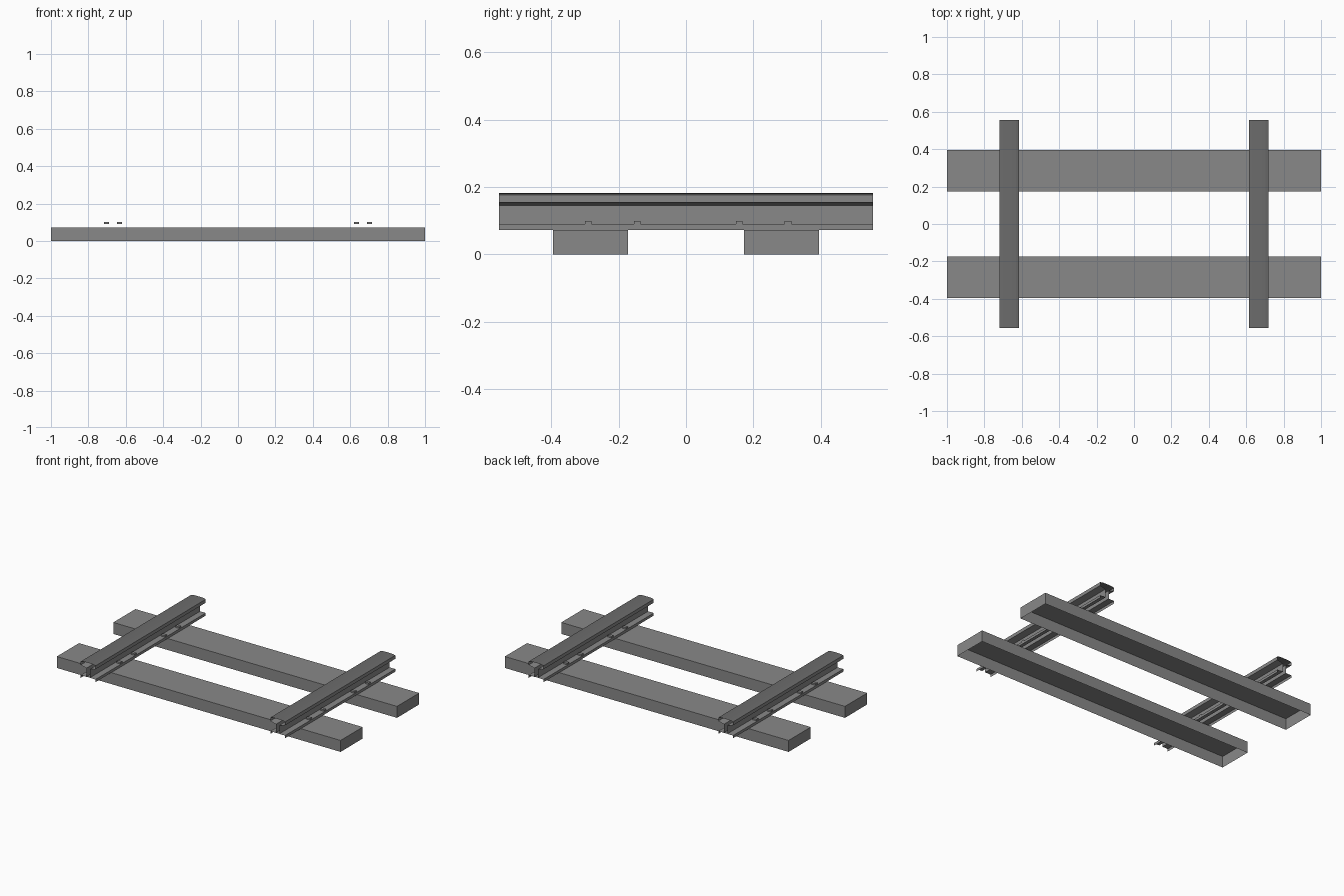
import bpy
import bmesh
from mathutils import Matrix

cube = bpy.data.objects.get("Cube")
if cube:
    bpy.data.objects.remove(cube, do_unlink=True)


def material(name, grey):
    mat = bpy.data.materials.new(name)
    mat.use_nodes = True
    colour = (grey, grey, grey, 1)
    mat.diffuse_color = colour
    mat.node_tree.nodes["Principled BSDF"].inputs["Base Color"].default_value = colour
    return mat


grey = material("mid grey", 0.25)
worn = material("dark worn steel", 0.15)


def finish(name, bm, mats):
    mesh = bpy.data.meshes.new(name)
    bm.to_mesh(mesh)
    bm.free()
    for mat in mats:
        mesh.materials.append(mat)
    obj = bpy.data.objects.new(name, mesh)
    bpy.context.collection.objects.link(obj)
    return obj


def box(name, centre, size, open_bottom=False):
    bm = bmesh.new()
    bmesh.ops.create_cube(bm, size=1, matrix=Matrix.Translation(centre) @ Matrix.Diagonal((*size, 1)))
    if open_bottom:
        bm.normal_update()
        under = [f for f in bm.faces if f.normal.z < -0.5]
        bmesh.ops.delete(bm, geom=under, context='FACES')
    return finish(name, bm, [grey])


# Half of the rail section, from the foot edge up to the crown
HALF = [(0.052, 0.073), (0.052, 0.09), (0.012, 0.09), (0.012, 0.145),
        (0.052, 0.155), (0.052, 0.177), (0.036, 0.181), (0.016, 0.182)]
LENGTH = 1.11


def rail(name, x):
    # Open-ended sweep of the mirrored section along y
    section = HALF + [(-px, pz) for px, pz in reversed(HALF)]
    bm = bmesh.new()
    rows = [[bm.verts.new((x + px, y, pz)) for px, pz in section]
            for y in (-LENGTH / 2, LENGTH / 2)]
    for i in range(len(section) - 1):
        face = bm.faces.new((rows[0][i], rows[0][i + 1], rows[1][i + 1], rows[1][i]))
        # Running surface is darker than the sides
        face.material_index = int(min(v.co.z for v in face.verts) > 0.17)
    bm.normal_update()
    crown = max(bm.faces, key=lambda f: f.calc_center_median().z)
    if crown.normal.z < 0:
        bmesh.ops.reverse_faces(bm, faces=bm.faces[:])
    return finish(name, bm, [grey, worn])


# Hollow sleepers, open underneath
for label, y in (("front", -0.284), ("back", 0.284)):
    box(label + "_sleeper", (0, y, 0.0365), (2, 0.223, 0.073), open_bottom=True)

# Rails with four pairs of foot clips each
for label, x in (("right", -0.668), ("left", 0.668)):
    rail(label + "_rail", x)
    for y in (-0.29, -0.145, 0.158, 0.303):
        for side in (-1, 1):
            box(label + "_rail_clip", (x + side * 0.035, y, 0.095), (0.027, 0.02, 0.01))
